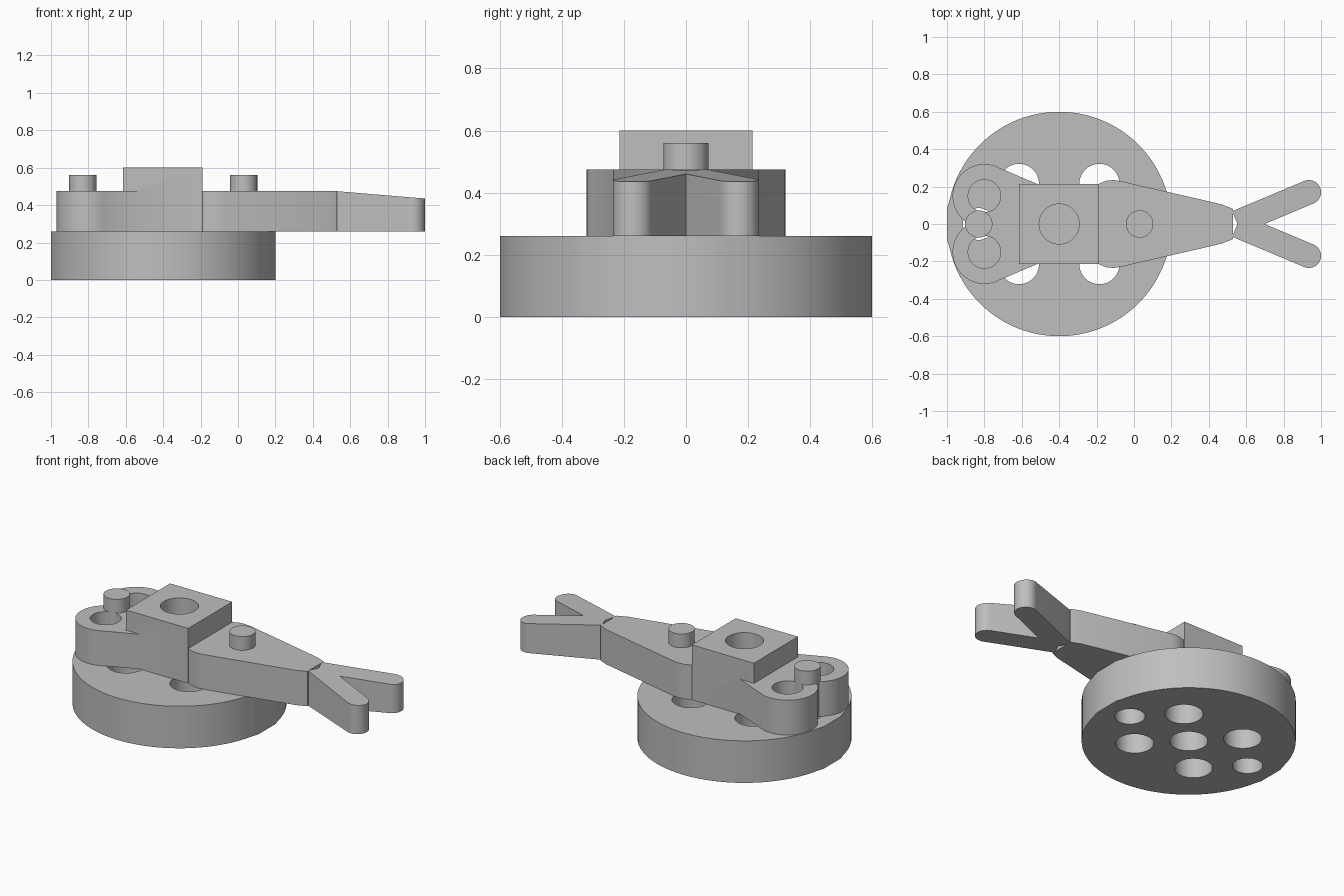
import bpy
import bmesh
from math import atan2, cos, pi, radians, sin

if "Cube" in bpy.data.objects:
    bpy.data.objects.remove(bpy.data.objects["Cube"], do_unlink=True)

grey = bpy.data.materials.new("plain_grey")
grey.use_nodes = True
grey.diffuse_color = (0.52, 0.52, 0.52, 1)
grey.node_tree.nodes["Principled BSDF"].inputs["Base Color"].default_value = grey.diffuse_color

BASE_TOP, BODY_TOP, BLOCK_TOP = 0.26, 0.475, 0.6
AXIS = -0.4


def prism(name, outline, z0, z1):
    """Extrude an outline; z1 is a height or a function of x."""
    top = z1 if callable(z1) else (lambda x: z1)
    bm = bmesh.new()
    low = [bm.verts.new((x, y, z0)) for x, y in outline]
    high = [bm.verts.new((x, y, top(x))) for x, y in outline]
    bm.faces.new(low[::-1])
    bm.faces.new(high)
    for i in range(len(low)):
        j = (i + 1) % len(low)
        bm.faces.new((low[i], low[j], high[j], high[i]))
    bmesh.ops.recalc_face_normals(bm, faces=bm.faces)
    mesh = bpy.data.meshes.new(name)
    bm.to_mesh(mesh)
    bm.free()
    mesh.materials.append(grey)
    obj = bpy.data.objects.new(name, mesh)
    bpy.context.collection.objects.link(obj)
    return obj


def arc(cx, cy, r, start=0.0, end=2 * pi, n=48, closed=False):
    steps = n - 1 if closed else n
    return [(cx + r * cos(start + (end - start) * i / steps),
             cy + r * sin(start + (end - start) * i / steps)) for i in range(n)]


def mirrored(side):
    """Close a half outline across the x axis."""
    return side + [(x, -y) for x, y in reversed(side)]


def select(obj):
    bpy.ops.object.select_all(action="DESELECT")
    obj.select_set(True)
    bpy.context.view_layer.objects.active = obj


def combine(target, others, operation):
    for other in others:
        select(target)
        mod = target.modifiers.new("cut", "BOOLEAN")
        mod.operation = operation
        mod.solver = "EXACT"
        mod.object = other
        bpy.ops.object.modifier_apply(modifier=mod.name)
        bpy.data.objects.remove(other, do_unlink=True)


def smooth(obj):
    select(obj)
    bpy.ops.object.shade_smooth_by_angle(angle=radians(25))


def hole(x, y, r, z0, z1):
    return prism("hole", arc(x, y, r), z0, z1)


# Round base with a narrow flat at each end and seven through holes
rim = []
for x, y in arc(0, 0, 0.6, n=90):
    if abs(y) < 0.08:
        continue
    if abs(y) < 0.09:
        x = 0.6 if x > 0 else -0.6
    rim.append((AXIS + x, y))
base = prism("round_base", rim, 0, BASE_TOP)
spots = [(0, 0, 0.107)]
spots += [(sx * 0.215, sy * 0.215, 0.107) for sx in (-1, 1) for sy in (-1, 1)]
spots += [(sx * 0.43, 0, 0.085) for sx in (-1, 1)]
combine(base, [hole(AXIS + x, y, r, -0.1, 0.4) for x, y, r in spots], "DIFFERENCE")
smooth(base)

# Tapered arm
body = prism("arm_body", mirrored([
    (-0.4, 0.2), (-0.2, 0.2), (-0.185, 0.217), (-0.15, 0.231), (-0.11, 0.235),
    (-0.07, 0.229), (0.47, 0.105), (0.53, 0.08)]), BASE_TOP, BODY_TOP)

# Square block rising through the arm
block = prism("square_block", mirrored([(-0.615, 0.215), (-0.19, 0.215)]), BASE_TOP, BLOCK_TOP)

# Neck flaring out to the two ring lobes
neck = prism("neck", mirrored([(-0.734, 0.306), (-0.52, 0.215)]), BASE_TOP, BODY_TOP)
parts = [block, neck]
for side in (-1, 1):
    parts.append(prism("ring_lobe", arc(-0.8, side * 0.15, 0.17, n=64), BASE_TOP, BODY_TOP))

# Forked tail with a sloping top
for side in (-1, 1):
    sx, sy, tx, ty, r = 0.55, side * 0.0084, 0.935, side * 0.17, 0.065
    heading = atan2(ty - sy, tx - sx)
    left, right = heading + pi / 2, heading - pi / 2
    outline = [(sx + r * cos(left), sy + r * sin(left)), (sx + r * cos(right), sy + r * sin(right))]
    outline += arc(tx, ty, r, right, left, 20, True)
    parts.append(prism("fork", outline, BASE_TOP, lambda x: BODY_TOP - 0.083 * (x - 0.52)))
combine(body, parts, "UNION")

# Openings in the lobes and the pocket in the block
cuts = [hole(-0.8, s * 0.15, 0.087, 0.1, 0.7) for s in (-1, 1)]
cuts.append(hole(AXIS, 0, 0.107, 0.45, 0.7))
combine(body, cuts, "DIFFERENCE")
smooth(body)

# Two round pegs
for name, x in (("rear_peg", -0.83), ("front_peg", 0.03)):
    smooth(prism(name, arc(x, 0, 0.073), BASE_TOP, 0.56))
